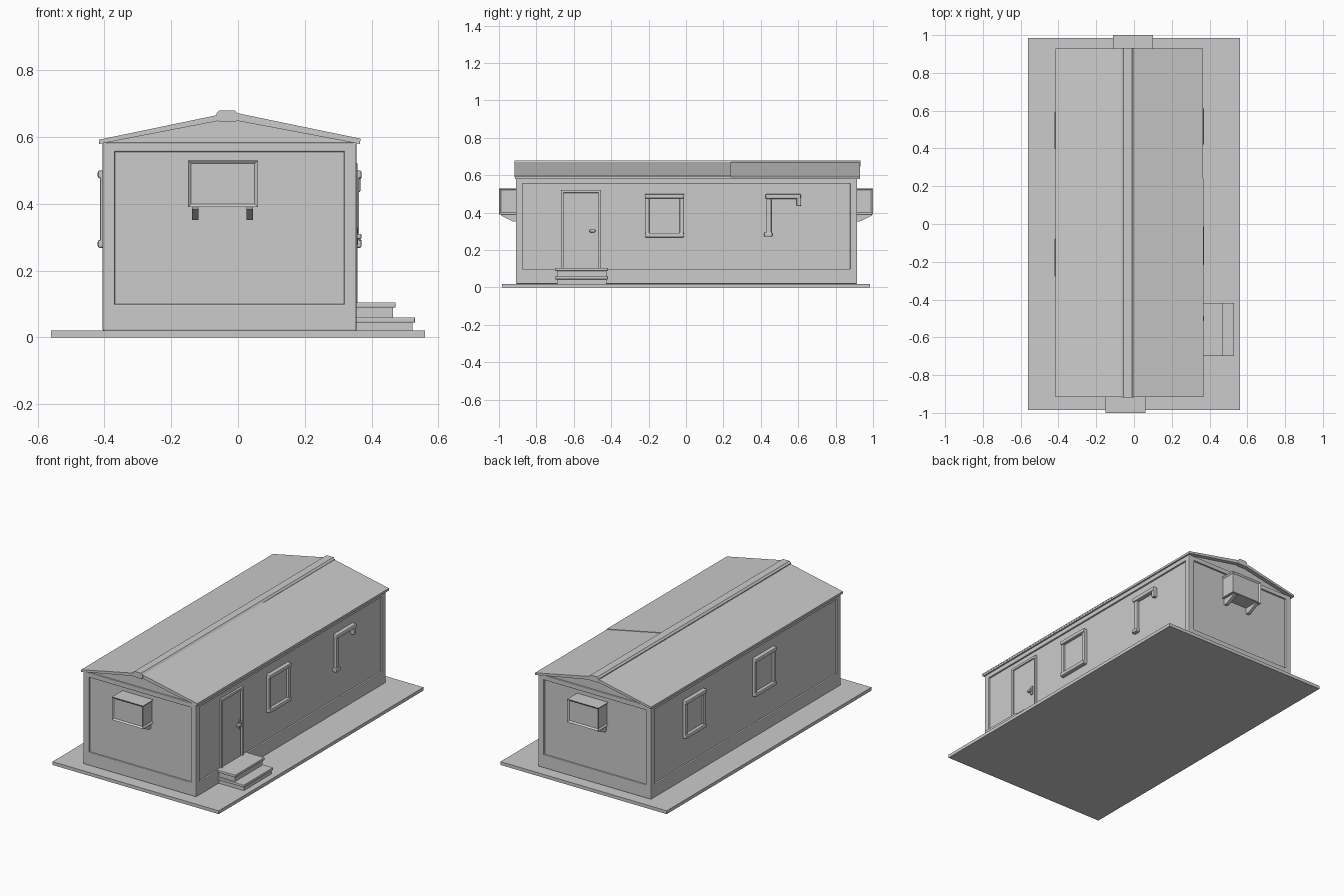
import bpy, bmesh, math
from mathutils import Vector

if "Cube" in bpy.data.objects:
    bpy.data.objects.remove(bpy.data.objects["Cube"])

grey = bpy.data.materials.new("plain grey")
grey.diffuse_color = (0.6, 0.6, 0.6, 1)
grey.use_nodes = True
grey.node_tree.nodes["Principled BSDF"].inputs["Base Color"].default_value = grey.diffuse_color


def finish(name, bm, bevel=0.0):
    bmesh.ops.recalc_face_normals(bm, faces=bm.faces)
    me = bpy.data.meshes.new(name)
    bm.to_mesh(me)
    bm.free()
    me.materials.append(grey)
    ob = bpy.data.objects.new(name, me)
    bpy.context.collection.objects.link(ob)
    if bevel:
        mod = ob.modifiers.new("soft edges", 'BEVEL')
        mod.width, mod.segments = bevel, 2
    return ob


def prism(name, pts, axis, a, b, bevel=0.0):
    """Extrude a 2D profile: (y, z) along x, or (x, z) along y."""
    bm = bmesh.new()
    put = (lambda p, t: (t, p[0], p[1])) if axis == 'x' else (lambda p, t: (p[0], t, p[1]))
    lo = [bm.verts.new(put(p, a)) for p in pts]
    hi = [bm.verts.new(put(p, b)) for p in pts]
    bm.faces.new(lo)
    bm.faces.new(hi)
    n = len(pts)
    for i in range(n):
        j = (i + 1) % n
        bm.faces.new((lo[i], lo[j], hi[j], hi[i]))
    return finish(name, bm, bevel)


def box(name, x, y, z, bevel=0.0):
    x, y, z = sorted(x), sorted(y), sorted(z)
    pts = [(x[0], z[0]), (x[1], z[0]), (x[1], z[1]), (x[0], z[1])]
    return prism(name, pts, 'y', y[0], y[1], bevel)


XL, XR, YF, YB = -0.405, 0.355, -0.91, 0.915   # outer wall planes
D = 0.01                                       # wall panel recess
RIDGE = -0.03

# ground slab and recessed wall core with gables
box("ground_slab", (-0.56, 0.56), (-0.985, 0.985), (0, 0.02))
prism("wall_core", [(XL + D, 0.02), (XR - D, 0.02), (XR - D, 0.585), (RIDGE, 0.655), (XL + D, 0.585)],
      'y', YF + D, YB - D)

# skirt, top band and corner posts framing the wall panels
box("skirt", (XL, XR), (YF, YB), (0.02, 0.10), 0.004)
box("top_band", (XL, XR), (YF, YB), (0.555, 0.583), 0.004)
for px in ((XL, XL + 0.037), (XR - 0.037, XR)):
    for py in ((YF, YF + 0.037), (YB - 0.037, YB)):
        box("corner_post", px, py, (0.09, 0.565), 0.004)

# roof slabs, ridge cap and raised sheet with its seam
prism("roof", [(-0.416, 0.579), (-0.416, 0.592), (-0.06, 0.666), (0.0, 0.668), (0.366, 0.592),
               (0.366, 0.579), (0.0, 0.648), (-0.06, 0.648)], 'y', -0.915, 0.93)
prism("roof_sheet", [(0.0, 0.664), (0.0, 0.671), (0.367, 0.595), (0.367, 0.588)], 'y', -0.916, 0.24)
prism("ridge_cap", [(-0.065, 0.655), (-0.058, 0.646), (-0.007, 0.646), (0.0, 0.655), (0.0, 0.67),
                    (-0.01, 0.68), (-0.055, 0.68), (-0.065, 0.67)], 'y', -0.918, 0.932)


# air conditioners with inset grilles and slanted brackets
def air_conditioner(x0, wall, s):
    x1, out = x0 + 0.21, s * 1.0
    y0, y1 = sorted((wall - s * 0.02, out))
    bm = bmesh.new()
    bmesh.ops.create_cube(bm, size=1)
    for v in bm.verts:
        v.co = Vector(((x0 + x1) / 2 + v.co.x * 0.21, (y0 + y1) / 2 + v.co.y * (y1 - y0), 0.46 + v.co.z * 0.14))
    bm.normal_update()
    faces = [f for f in bm.faces if f.normal.y * s > 0.5 or abs(f.normal.x) > 0.5]
    bmesh.ops.inset_individual(bm, faces=faces, thickness=0.014, depth=-0.008)
    finish("air_conditioner", bm)
    for bx in (x0 + 0.012, x1 - 0.035):
        prism("bracket", [(wall - s * D, 0.352), (wall + s * 0.012, 0.352), (wall + s * 0.08, 0.385),
                          (wall + s * 0.08, 0.395), (wall - s * D, 0.395)], 'x', bx, bx + 0.02)


air_conditioner(-0.15, YF, -1)
air_conditioner(-0.11, YB, 1)


# windows: chunky frame bars around a thin pane
def window(wall, s, y0, y1):
    back, out = wall - s * 0.015, wall + s * 0.015
    z0, z1, w = 0.268, 0.5, 0.024
    box("window_pane", (back, wall - s * 0.004), (y0 + 0.01, y1 - 0.01), (z0 + 0.01, z1 - 0.01))
    for a in (y0, y1 - w):
        box("window_side", (back, wall + s * 0.008), (a, a + w), (z0, z1), 0.005)
    for a in (z0, z1 - w):
        box("window_rail", (back, out), (y0, y1), (a, a + w), 0.006)


window(XR, 1, -0.22, -0.01)
window(XL, -1, -0.28, -0.075)
window(XL, -1, 0.395, 0.595)

# partial window frame: top rail, one side and end stubs
box("partial_rail", (XR - 0.015, XR + 0.015), (0.425, 0.615), (0.474, 0.5), 0.006)
box("partial_side", (XR - 0.015, XR + 0.008), (0.43, 0.457), (0.275, 0.49), 0.005)
box("partial_stub", (XR - 0.015, XR + 0.015), (0.418, 0.462), (0.272, 0.295), 0.006)
box("partial_stub", (XR - 0.015, XR + 0.012), (0.592, 0.615), (0.435, 0.49), 0.005)

# door, frame and handle
box("door", (XR - 0.015, XR - 0.004), (-0.65, -0.475), (0.10, 0.505))
for a in (-0.668, -0.468):
    box("door_jamb", (XR - 0.015, XR + 0.003), (a, a + 0.014), (0.09, 0.52), 0.003)
box("door_header", (XR - 0.015, XR + 0.003), (-0.668, -0.454), (0.506, 0.522), 0.003)
box("door_handle", (XR - 0.01, XR + 0.015), (-0.515, -0.485), (0.295, 0.31), 0.004)
box("handle_plate", (XR - 0.01, XR + 0.004), (-0.497, -0.483), (0.275, 0.33), 0.002)

# entry steps with overhanging treads
for x1, top in ((0.472, 0.105), (0.53, 0.06)):
    box("step_riser", (XR - 0.01, x1 - 0.008), (-0.69, -0.425), (0.02, top - 0.01))
    box("step_tread", (XR - 0.01, x1), (-0.7, -0.418), (top - 0.016, top), 0.003)
